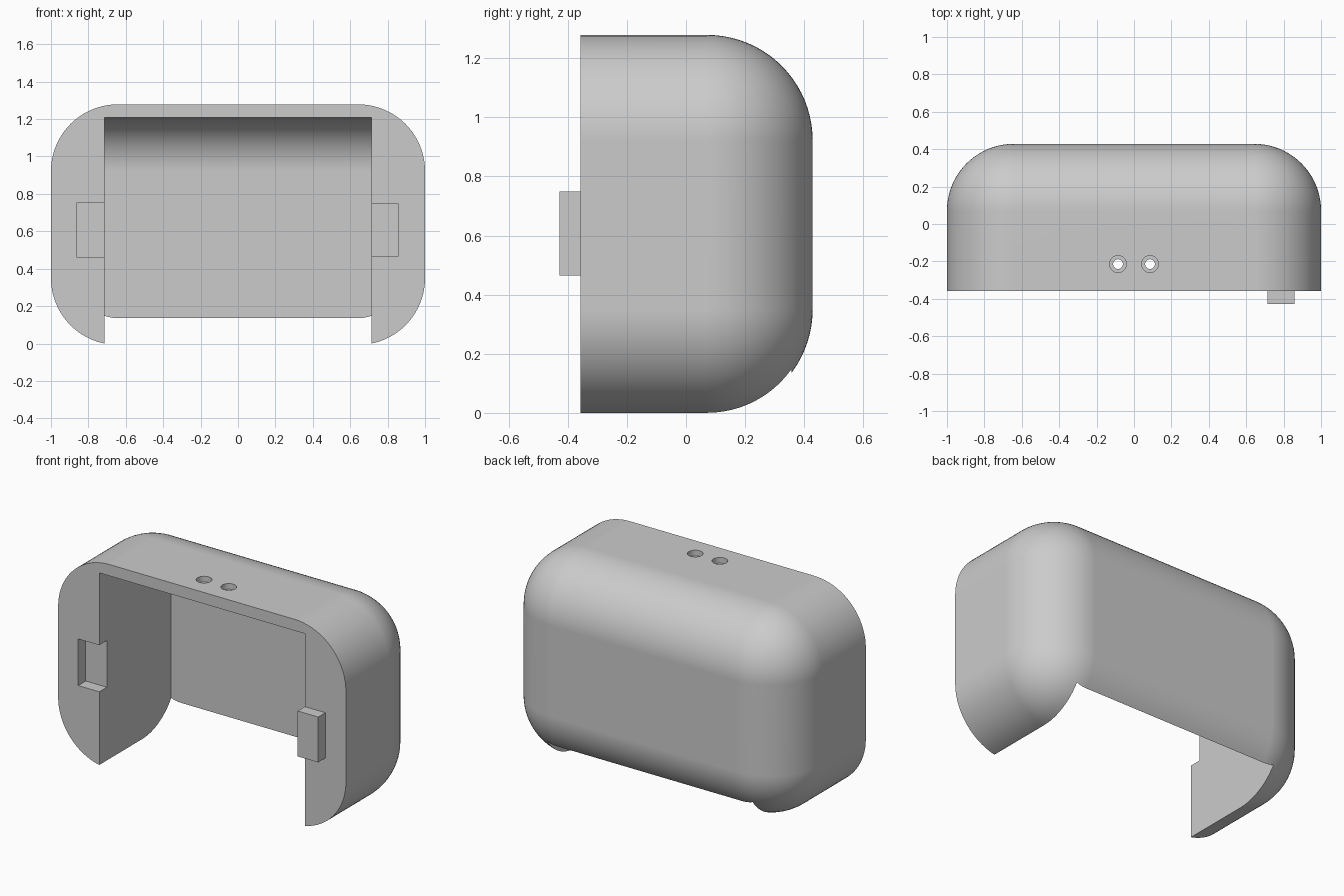
import bpy, bmesh, math
from mathutils import Matrix, Vector

cube = bpy.data.objects.get("Cube")
if cube:
    bpy.data.objects.remove(cube, do_unlink=True)

U = 2 / 28                      # design unit: the case is 28 wide
BASE = -0.1 * U                 # underside of the uncut rounded block
TOP = BASE + 18 * U
FRONT, BACK = -5 * U, 6 * U

grey = bpy.data.materials.new("light_grey")
grey.use_nodes = True
grey.diffuse_color = (0.6, 0.6, 0.6, 1)
grey.node_tree.nodes["Principled BSDF"].inputs["Base Color"].default_value = (0.6, 0.6, 0.6, 1)


def add_object(name, bm):
    bmesh.ops.recalc_face_normals(bm, faces=bm.faces)
    mesh = bpy.data.meshes.new(name)
    bm.to_mesh(mesh)
    bm.free()
    mesh.materials.append(grey)
    obj = bpy.data.objects.new(name, mesh)
    bpy.context.collection.objects.link(obj)
    return obj


def box(lo, hi):
    bm = bmesh.new()
    lo, hi = Vector(lo), Vector(hi)
    bmesh.ops.create_cube(bm, size=1, matrix=Matrix.Translation((lo + hi) / 2)
                          @ Matrix.Diagonal((*(hi - lo), 1)))
    return bm


def round_edges(bm, edges, radius):
    bmesh.ops.bevel(bm, geom=edges, offset=radius, offset_type='OFFSET', segments=20,
                    profile=0.5, affect='EDGES', clamp_overlap=False)


def cylinder(name, x, y, z0, z1, radius):
    bm = bmesh.new()
    bmesh.ops.create_cone(bm, cap_ends=True, segments=40, radius1=radius, radius2=radius,
                          depth=z1 - z0, matrix=Matrix.Translation((x, y, (z0 + z1) / 2)))
    return add_object(name, bm)


# Outer case: fully rounded block, sliced flat at the front
bm = box((-1, FRONT - 12 * U, BASE), (1, BACK, TOP))
round_edges(bm, bm.edges[:], 5 * U)
cut = bmesh.ops.bisect_plane(bm, geom=bm.verts[:] + bm.edges[:] + bm.faces[:],
                             plane_co=(0, FRONT, 0), plane_no=(0, -1, 0), clear_outer=True)
bmesh.ops.contextual_create(bm, geom=[e for e in cut["geom_cut"]
                                      if isinstance(e, bmesh.types.BMEdge)])
case = add_object("case_shell", bm)

# Cavity: open at the front and bottom, rounded along its upper back edge
bm = box((-10 * U, FRONT - U, BASE - U), (10 * U, BACK - U, TOP - U))
edge = [e for e in bm.edges
        if all(v.co.y > 0 and v.co.z > 0.5 for v in e.verts)]
round_edges(bm, edge, 4 * U)
cutters = [add_object("cavity_cutter", bm)]

# Socket in the right front rim, open toward the cavity
cutters.append(add_object("socket_cutter", box((-12.05 * U, FRONT - U, 0.46),
                                               (-9 * U, FRONT + 1.05 * U, 0.753))))

# Two counterbored holes through the roof
for x in (-1.2 * U, 1.2 * U):
    y = FRONT + 2 * U
    cutters.append(cylinder("hole_cutter", x, y, TOP - 2 * U, TOP + U, 0.026))
    cutters.append(cylinder("counterbore_cutter", x, y, TOP - 0.5 * U, TOP + U, 0.045))

for cutter in cutters:
    cutter.hide_render = True
    mod = case.modifiers.new("cut", 'BOOLEAN')
    mod.operation, mod.solver, mod.object = 'DIFFERENCE', 'EXACT', cutter

# Bake the cuts and discard the cutters
depsgraph = bpy.context.evaluated_depsgraph_get()
baked = bpy.data.meshes.new_from_object(case.evaluated_get(depsgraph))
case.modifiers.clear()
case.data = baked
baked.materials.clear()
baked.materials.append(grey)
for cutter in cutters:
    bpy.data.objects.remove(cutter, do_unlink=True)

# Smooth the rounded surfaces and keep the cut edges crisp
bpy.ops.object.select_all(action='DESELECT')
case.select_set(True)
bpy.context.view_layer.objects.active = case
bpy.ops.object.shade_smooth_by_angle(angle=math.radians(25))
weighted = case.modifiers.new("even_shading", 'WEIGHTED_NORMAL')
weighted.keep_sharp = True

# Locating tab on the left front rim
add_object("locating_tab", box((10 * U, FRONT - U, 0.464), (12 * U, FRONT, 0.749)))
